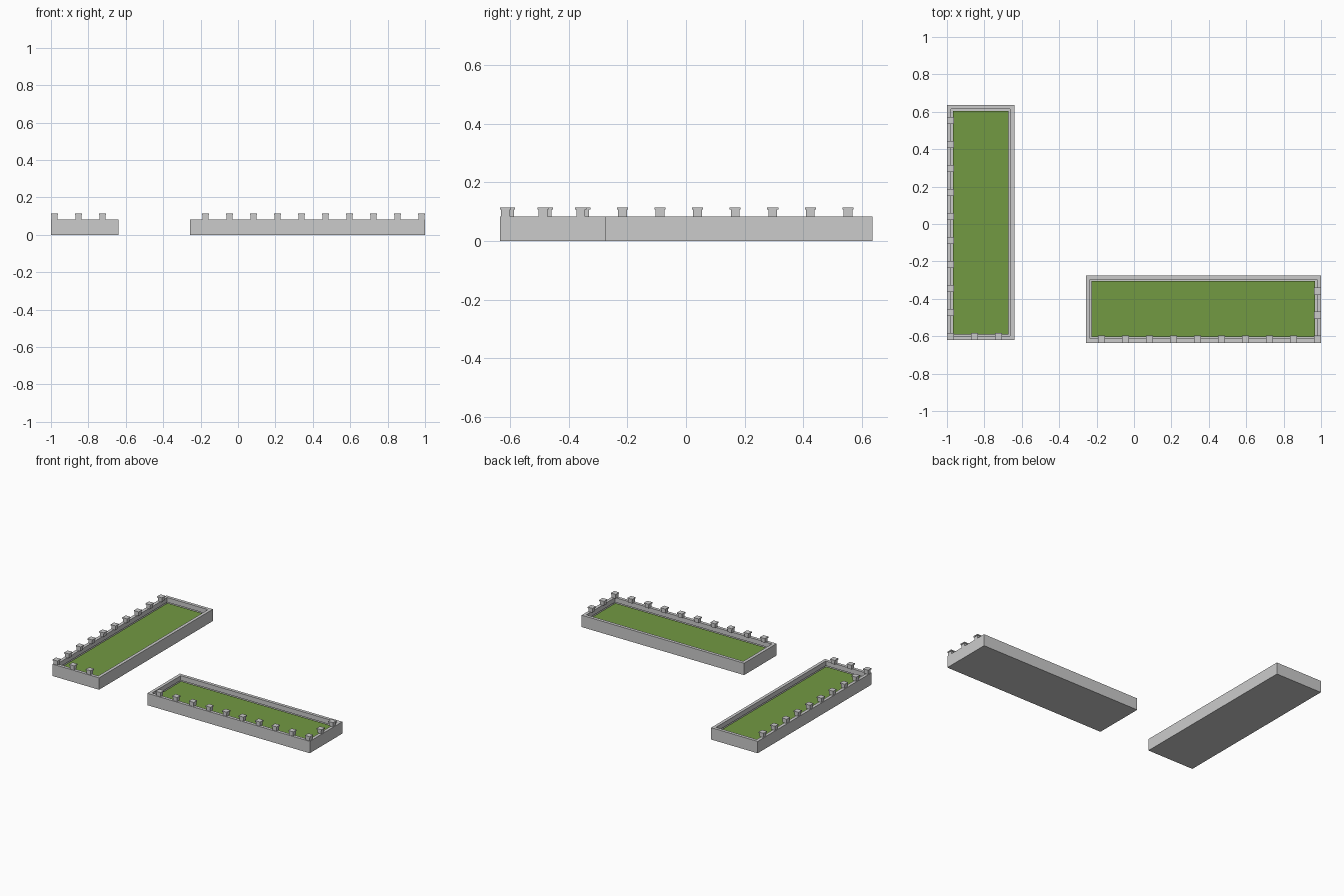
import bpy, bmesh
from math import pi
from mathutils import Matrix, Vector

if "Cube" in bpy.data.objects:
    bpy.data.objects.remove(bpy.data.objects["Cube"])

LONG, SHORT, HEIGHT = 1.257, 0.36, 0.083   # planter outer size
WALL, SOIL = 0.031, 0.05                   # rim width, grass level
INSET, STEP = 0.019, 0.1283                # post offset from the edge, spacing

green = bpy.data.materials.new("grass_green")
green.diffuse_color = (0.17, 0.32, 0.055, 1)
green.use_nodes = True
green.node_tree.nodes["Principled BSDF"].inputs["Base Color"].default_value = green.diffuse_color


def finish(bm, name, matrix, mat=None):
    bmesh.ops.recalc_face_normals(bm, faces=bm.faces)
    me = bpy.data.meshes.new(name)
    bm.to_mesh(me)
    bm.free()
    ob = bpy.data.objects.new(name, me)
    ob.matrix_world = matrix
    if mat:
        me.materials.append(mat)
    bpy.context.collection.objects.link(ob)
    return ob


def box(bm, lo, hi):
    lo, hi = Vector(lo), Vector(hi)
    m = Matrix.Translation((lo + hi) / 2) @ Matrix.Diagonal((*(hi - lo), 1))
    return bmesh.ops.create_cube(bm, size=1, matrix=m)


def planter(side, corner, angle):
    # local frame: post corner at the origin, long side to -x, short side to +y
    matrix = Matrix.Translation((*corner, 0)) @ Matrix.Rotation(angle, 4, 'Z')

    # walls and underside, with the top sunk down to the grass
    bm = bmesh.new()
    box(bm, (-LONG, 0, 0), (0, SHORT, HEIGHT))
    bm.normal_update()
    top = max(bm.faces, key=lambda f: f.calc_center_median().z)
    bmesh.ops.inset_region(bm, faces=[top], thickness=WALL)
    ext = bmesh.ops.extrude_discrete_faces(bm, faces=[top])
    floor = ext["faces"][0]
    bmesh.ops.translate(bm, verts=floor.verts, vec=(0, 0, SOIL - HEIGHT))
    bmesh.ops.delete(bm, geom=[floor], context='FACES_ONLY')
    finish(bm, side + "_planter_wall", matrix)

    # grass
    bm = bmesh.new()
    pts = [(-LONG + WALL, WALL), (-WALL, WALL),
           (-WALL, SHORT - WALL), (-LONG + WALL, SHORT - WALL)]
    face = bm.faces.new([bm.verts.new((x, y, SOIL)) for x, y in pts])
    finish(bm, side + "_grass", matrix, green)

    # capped posts along the long and the short outer edges
    spots = [(-INSET - i * STEP, INSET) for i in range(10)]
    spots += [(-INSET, INSET + i * STEP) for i in (1, 2)]
    bm = bmesh.new()
    for x, y in spots:
        for half, z0, z1 in ((0.015, HEIGHT, 0.107), (0.019, 0.107, 0.115)):
            box(bm, (x - half, y - half, z0), (x + half, y + half, z1))
    finish(bm, side + "_posts", matrix)


planter("right", (1.0, -0.635), 0)
planter("left", (-1.0, -0.621), -pi / 2)
